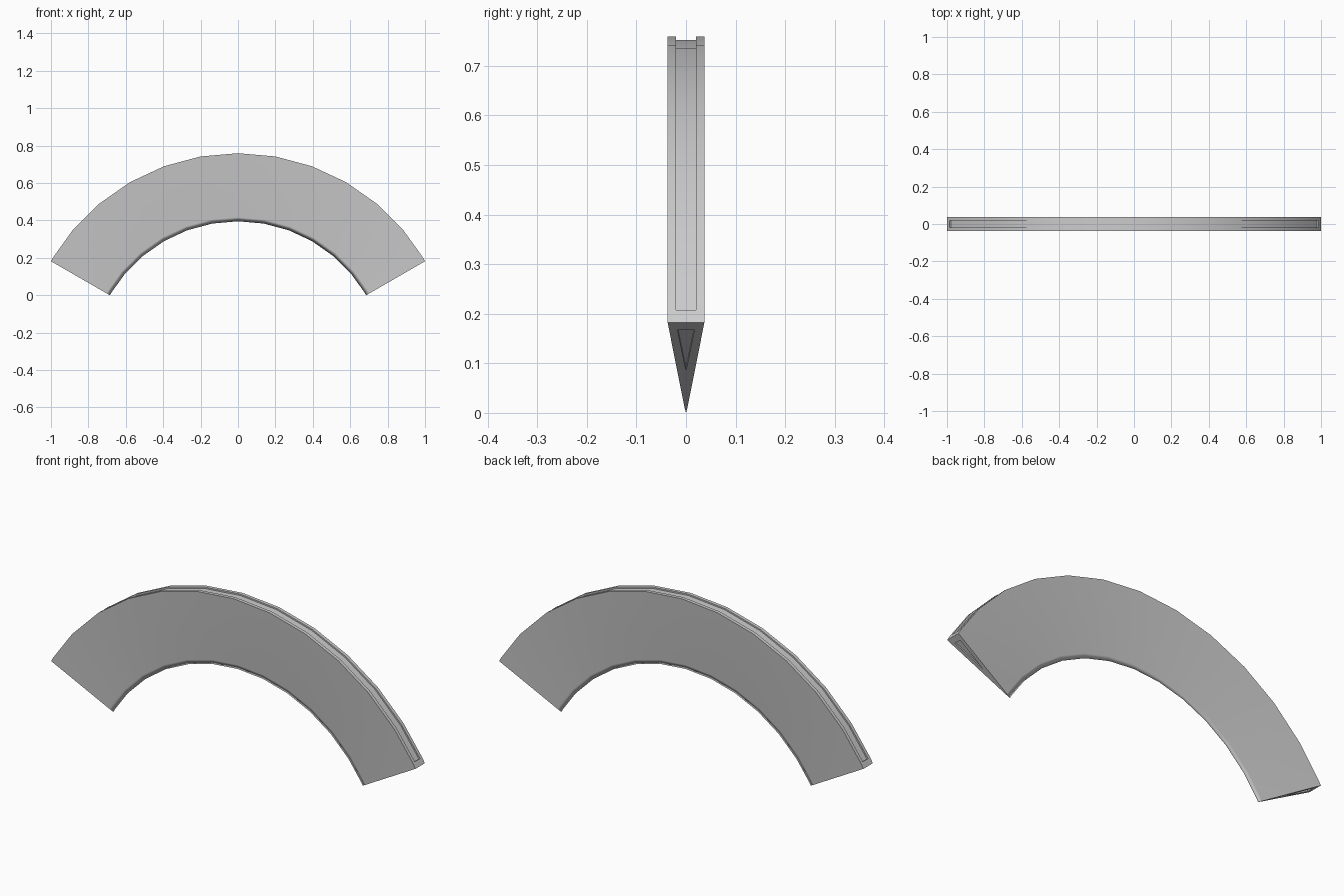
import bpy, bmesh, math
from mathutils import Vector

if "Cube" in bpy.data.objects:
    bpy.data.objects.remove(bpy.data.objects["Cube"])

R_OUT, R_IN, HALF = 1.155, 0.791, 0.037   # outer / inner radius, half thickness
GROOVE, DEPTH = 0.02, 0.007               # rim channel half width and depth
SWEEP, MARGIN = 60, 1.45                  # degrees each side, channel end margin
CZ = -R_IN * 0.5                          # arc centre height


def point(angle, r, y):
    a = math.radians(angle)
    return Vector((r * math.sin(a), y, CZ + r * math.cos(a)))


# wedge cross-section: flat outer rim tapering to a fine inner edge
r_mid = R_IN + 0.022
y_mid = HALF * (r_mid - R_IN) / (R_OUT - R_IN) + 0.0008
profile = [(R_OUT, -HALF), (R_OUT, -GROOVE), (R_OUT, GROOVE), (R_OUT, HALF),
           (r_mid, y_mid), (R_IN, 0), (r_mid, -y_mid)]
N = len(profile)
angles = [-SWEEP, -SWEEP + MARGIN] + list(range(-50, 51, 10)) + [SWEEP - MARGIN, SWEEP]

bm = bmesh.new()
rows = [[bm.verts.new(point(a, r, y)) for r, y in profile] for a in angles]

# swept body, remembering the faces of the rim channel
channel = []
for i in range(len(rows) - 1):
    for j in range(N):
        k = (j + 1) % N
        f = bm.faces.new((rows[i][j], rows[i][k], rows[i + 1][k], rows[i + 1][j]))
        if j == 1 and 0 < i < len(rows) - 2:
            channel.append(f)

# end caps with a recessed triangle
for row, a in ((rows[0], -SWEEP), (rows[-1], SWEEP)):
    shape = [(R_OUT - 0.03, -0.017), (R_OUT - 0.03, 0.017), (R_IN + 0.17, 0)]
    t = [bm.verts.new(point(a, r, y)) for r, y in shape]
    push = (point(a, 1, 0) - point(a + math.copysign(1, a), 1, 0)).normalized() * DEPTH
    b = [bm.verts.new(v.co + push) for v in t]
    A, B, C, D, F, E, G = row
    for loop in ((A, B, t[0]), (B, C, t[1], t[0]), (C, D, t[1]), (D, F, t[2], t[1]),
                 (F, E, t[2]), (E, G, t[2]), (G, A, t[0], t[2])):
        bm.faces.new(loop)
    for j in range(3):
        k = (j + 1) % 3
        bm.faces.new((t[j], t[k], b[k], b[j]))
    bm.faces.new(b)

# sink the channel floor toward the arc centre
res = bmesh.ops.extrude_face_region(bm, geom=channel)
bmesh.ops.delete(bm, geom=[f for f in channel if f.is_valid], context='FACES_ONLY')
for v in res['geom']:
    if isinstance(v, bmesh.types.BMVert):
        d = Vector((v.co.x, 0, v.co.z - CZ)).normalized()
        v.co -= d * DEPTH
bmesh.ops.recalc_face_normals(bm, faces=bm.faces)

# smooth shading with crisp edges, leaving the fine inner edge soft
inner = {v for row in rows for v in row[5:6]}
for f in bm.faces:
    f.smooth = True
for e in bm.edges:
    soft = all(v in inner for v in e.verts)
    e.smooth = soft or e.calc_face_angle(0) < math.radians(30)

mesh = bpy.data.meshes.new("arch_wedge")
bm.to_mesh(mesh)
bm.free()
obj = bpy.data.objects.new("arch_wedge", mesh)
bpy.context.collection.objects.link(obj)
grey = bpy.data.materials.new("light_grey")
grey.diffuse_color = (0.6, 0.6, 0.6, 1)
grey.use_nodes = True
grey.node_tree.nodes["Principled BSDF"].inputs["Base Color"].default_value = grey.diffuse_color
mesh.materials.append(grey)
